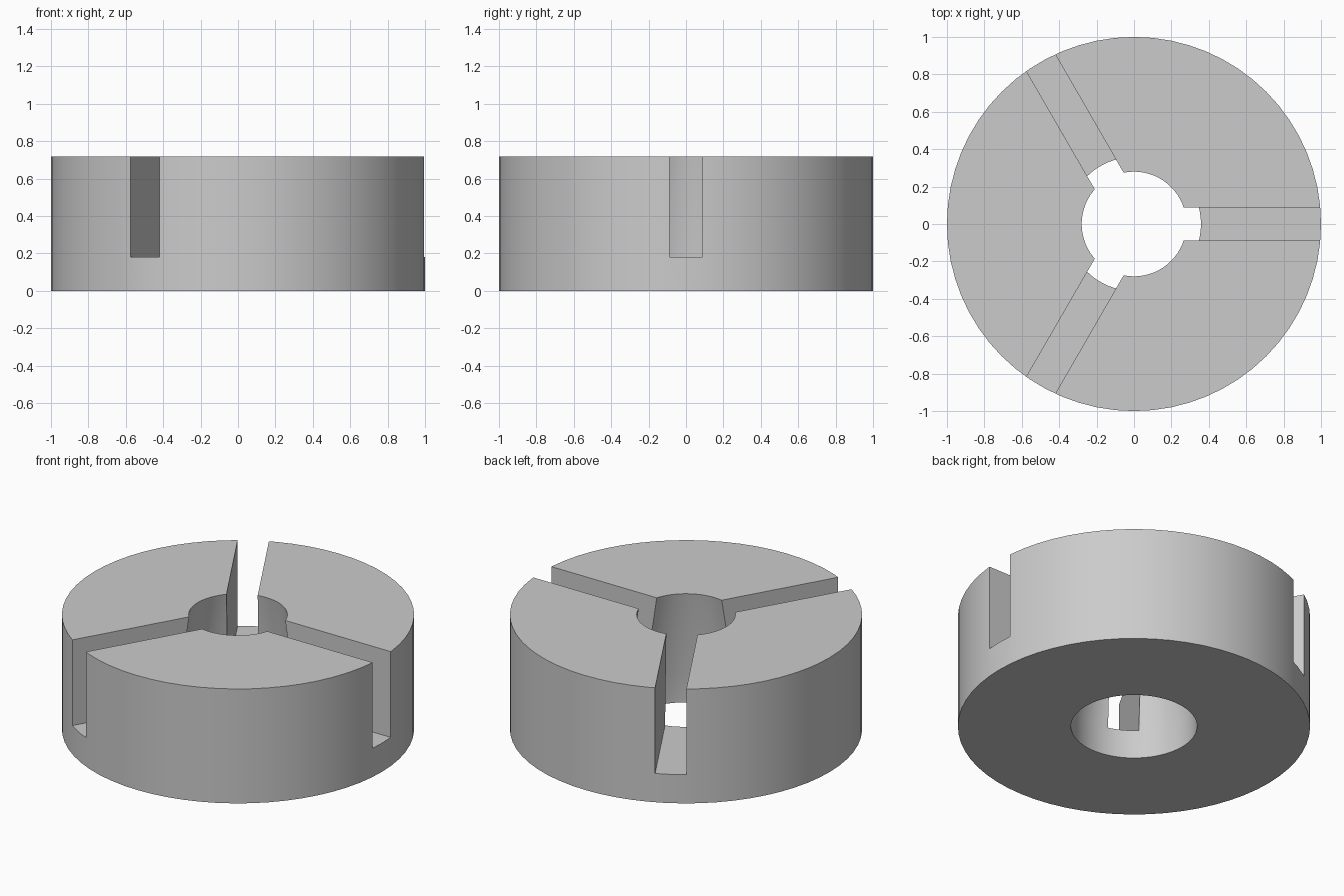
import bpy
import math

HEIGHT = 0.717
FLOOR = 0.18
SLOT_WIDTH = 0.178
SEGMENTS = 64

if "Cube" in bpy.data.objects:
    bpy.data.objects.remove(bpy.data.objects["Cube"], do_unlink=True)

steel = bpy.data.materials.new("plain_grey")
steel.use_nodes = True
colour = (0.6, 0.6, 0.6, 1)
steel.diffuse_color = colour
steel.node_tree.nodes["Principled BSDF"].inputs["Base Color"].default_value = colour


def lathe(name, profile):
    """Closed ring from a closed (radius, height) profile."""
    n = len(profile)
    verts, faces = [], []
    for i in range(SEGMENTS):
        a = 2 * math.pi * i / SEGMENTS
        verts += [(r * math.cos(a), r * math.sin(a), z) for r, z in profile]
        j = (i + 1) % SEGMENTS
        for k in range(n):
            m = (k + 1) % n
            faces.append((i * n + k, j * n + k, j * n + m, i * n + m))
    mesh = bpy.data.meshes.new(name)
    mesh.from_pydata(verts, [], faces)
    mesh.materials.append(steel)
    obj = bpy.data.objects.new(name, mesh)
    bpy.context.collection.objects.link(obj)
    return obj


# Round body with a bore that narrows above the slot floor
body = lathe("slotted_body", [(1, 0), (1, HEIGHT), (0.28, HEIGHT),
                              (0.358, FLOOR), (0.358, 0)])

# Three radial slots, cut from the top
for i in range(3):
    a = i * 2 * math.pi / 3
    bpy.ops.mesh.primitive_cube_add(
        size=1, location=(0.65 * math.cos(a), 0.65 * math.sin(a), FLOOR + 0.5),
        rotation=(0, 0, a))
    cutter = bpy.context.object
    cutter.name = f"slot_cutter_{i + 1}"
    cutter.scale = (1.1, SLOT_WIDTH, 1)
    cutter.data.materials.append(steel)
    cutter.hide_render = True
    cut = body.modifiers.new(f"slot_{i + 1}", 'BOOLEAN')
    cut.object = cutter
    cut.operation = 'DIFFERENCE'
    cut.solver = 'EXACT'
    bpy.ops.object.select_all(action='DESELECT')
    body.select_set(True)
    bpy.context.view_layer.objects.active = body
    bpy.ops.object.modifier_apply(modifier=cut.name)
    bpy.data.objects.remove(cutter, do_unlink=True)

bpy.ops.object.shade_smooth_by_angle(angle=math.radians(30))
